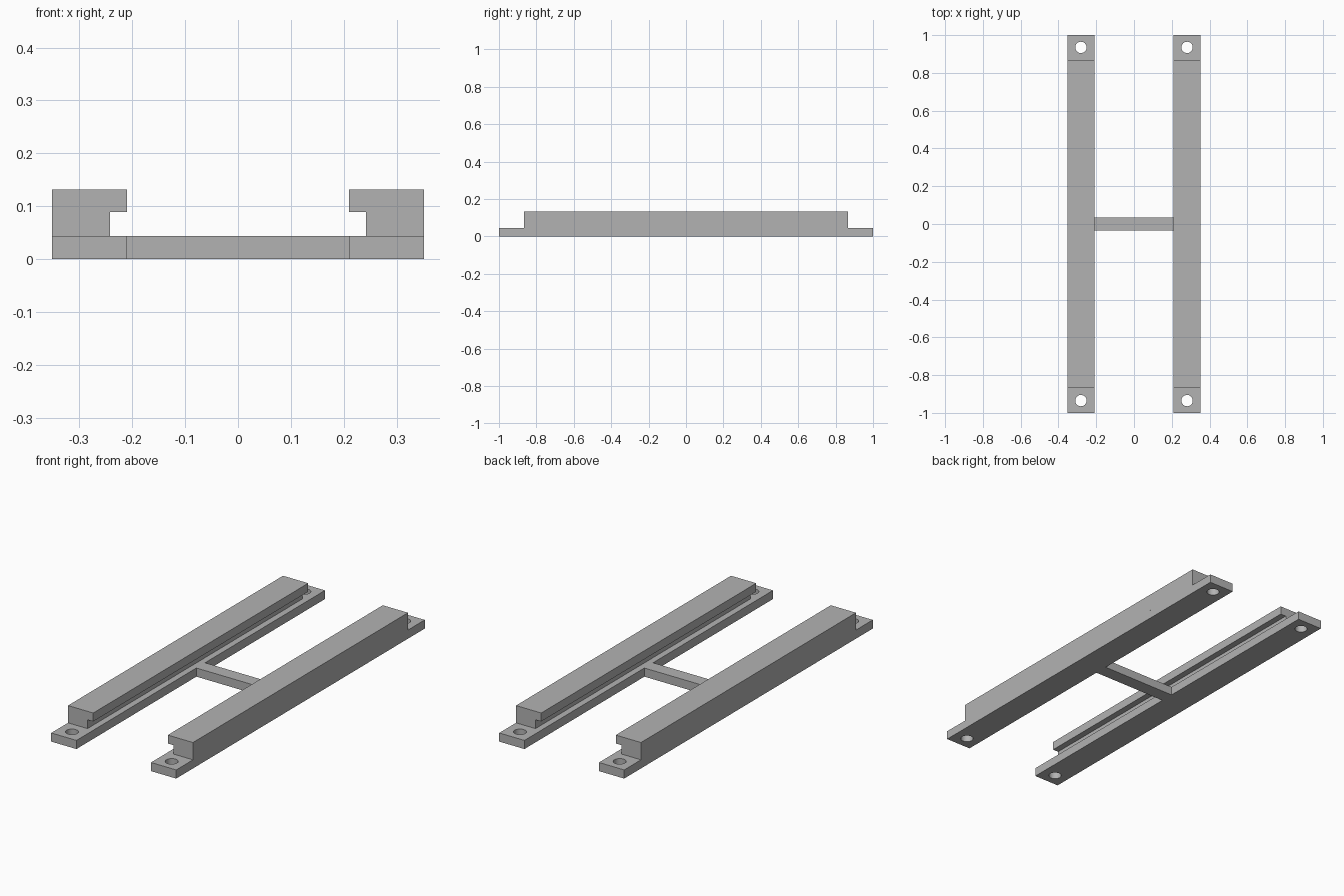
import bpy
import bmesh
from mathutils import Matrix, Vector

cube = bpy.data.objects.get("Cube")
if cube:
    bpy.data.objects.remove(cube, do_unlink=True)

# Overall measurements
INNER, OUTER, SLOT = 0.21, 0.352, 0.242
BASE_TOP, LIP_BOTTOM, TOP = 0.044, 0.089, 0.132
HALF_BASE, HALF_RAIL, HALF_BAR = 1.0, 0.865, 0.035
HOLE_Y, HOLE_RADIUS = 0.935, 0.03

grey = bpy.data.materials.new("plain grey")
grey.use_nodes = True
grey.diffuse_color = (0.45, 0.45, 0.45, 1)
grey.node_tree.nodes["Principled BSDF"].inputs["Base Color"].default_value = grey.diffuse_color


def finish(name, bm):
    bmesh.ops.recalc_face_normals(bm, faces=bm.faces)
    mesh = bpy.data.meshes.new(name)
    bm.to_mesh(mesh)
    bm.free()
    mesh.materials.append(grey)
    obj = bpy.data.objects.new(name, mesh)
    bpy.context.collection.objects.link(obj)
    return obj


def extrude_profile(name, points, half_length):
    """Extrude an x/z profile along y, centred on y = 0."""
    bm = bmesh.new()
    face = bm.faces.new([bm.verts.new((x, -half_length, z)) for x, z in points])
    grown = bmesh.ops.extrude_face_region(bm, geom=[face])["geom"]
    verts = [v for v in grown if isinstance(v, bmesh.types.BMVert)]
    bmesh.ops.translate(bm, verts=verts, vec=Vector((0, 2 * half_length, 0)))
    return finish(name, bm)


def rectangle(x0, x1, z0, z1):
    return [(x0, z0), (x1, z0), (x1, z1), (x0, z1)]


def drill(plate, x):
    """Cut a screw hole through each end of a plate."""
    bm = bmesh.new()
    for y in (-HOLE_Y, HOLE_Y):
        bmesh.ops.create_cone(bm, cap_ends=True, segments=32, radius1=HOLE_RADIUS,
                              radius2=HOLE_RADIUS, depth=0.2,
                              matrix=Matrix.Translation((x, y, 0)))
    cutter = finish("hole_cutter", bm)
    cutter.hide_render = True
    mod = plate.modifiers.new("screw_holes", 'BOOLEAN')
    mod.operation = 'DIFFERENCE'
    mod.solver = 'EXACT'
    mod.object = cutter
    bpy.ops.object.select_all(action='DESELECT')
    bpy.context.view_layer.objects.active = plate
    plate.select_set(True)
    bpy.ops.object.modifier_apply(modifier=mod.name)
    bpy.data.objects.remove(cutter, do_unlink=True)
    bpy.ops.object.shade_smooth_by_angle()


# Upper rail: wall with a lip overhanging the inner slot
rail_profile = [(SLOT, BASE_TOP), (OUTER, BASE_TOP), (OUTER, TOP),
                (INNER, TOP), (INNER, LIP_BOTTOM), (SLOT, LIP_BOTTOM)]

for side, sign in (("left", 1), ("right", -1)):
    # Mounting plate with screw holes
    plate = extrude_profile(side + "_base_plate",
                            rectangle(sign * INNER, sign * OUTER, 0, BASE_TOP), HALF_BASE)
    drill(plate, sign * (INNER + OUTER) / 2)
    # Slotted rail on top
    extrude_profile(side + "_slotted_rail", [(sign * x, z) for x, z in rail_profile], HALF_RAIL)

# Bar joining the two plates
extrude_profile("cross_bar", rectangle(-INNER, INNER, 0, BASE_TOP), HALF_BAR)
